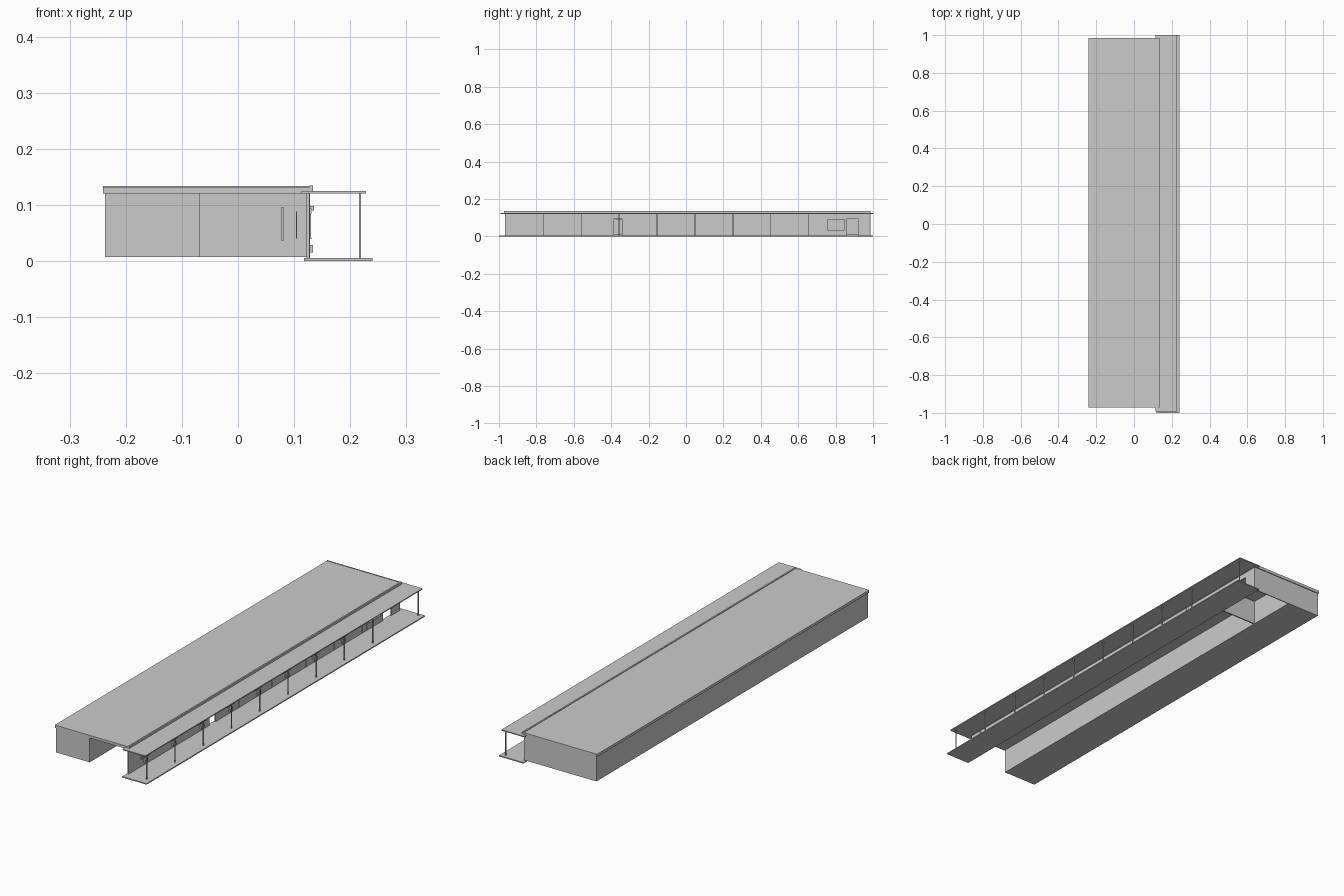
import bpy, bmesh

if "Cube" in bpy.data.objects:
    bpy.data.objects.remove(bpy.data.objects["Cube"])

grey = bpy.data.materials.new("light_grey")
grey.diffuse_color = (0.6, 0.6, 0.6, 1)
grey.use_nodes = True
grey.node_tree.nodes["Principled BSDF"].inputs["Base Color"].default_value = grey.diffuse_color


def boxes(name, items):
    """One object from boxes given as (x0, x1, y0, y1, z0, z1)."""
    bm = bmesh.new()
    for x0, x1, y0, y1, z0, z1 in items:
        r = bmesh.ops.create_cube(bm, size=1)
        for v in r["verts"]:
            v.co = ((x0 + x1) / 2 + v.co.x * (x1 - x0),
                    (y0 + y1) / 2 + v.co.y * (y1 - y0),
                    (z0 + z1) / 2 + v.co.z * (z1 - z0))
    me = bpy.data.meshes.new(name)
    bm.to_mesh(me)
    bm.free()
    me.materials.append(grey)
    ob = bpy.data.objects.new(name, me)
    bpy.context.collection.objects.link(ob)
    return ob


STEP = 0.2028
Y0, Y1 = -0.968, 0.982      # building ends
ZF, ZC = 0.007, 0.12        # floor and ceiling heights

# Roofs and walkway
boxes("main_roof", [(-0.241, 0.13, -0.972, 0.986, ZC, 0.132)])
boxes("roof_lip", [(0.127, 0.134, -0.972, 0.986, ZC, 0.135),
                   (-0.241, 0.127, 0.982, 0.986, 0.131, 0.1335)])
boxes("porch_roof", [(0.113, 0.228, -0.992, 1.0, 0.1205, 0.125)])
boxes("walkway", [(0.118, 0.24, -1.0, 1.0, 0.0, 0.005)])

# Closed rear block, end wall and office partition
boxes("rear_block", [(-0.237, -0.068, Y0, Y1, ZF, ZC)])
boxes("end_wall", [(-0.068, 0.128, Y1 - 0.004, Y1, ZF, ZC)])
boxes("office_partition", [(-0.068, 0.122, 0.742, 0.748, ZF, ZC)])
boxes("partition_panels", [(0.077, 0.082, 0.739, 0.742, 0.037, 0.095),
                           (0.103, 0.105, 0.739, 0.742, 0.04, 0.088)])

# Front facade, left open at the passage, office window and office door
FX0, FX1, ZB = 0.122, 0.127, 0.004
openings = [(-0.385, -0.342, ZB, 0.095),
            (0.757, 0.848, 0.033, 0.09),
            (0.86, 0.92, ZB, 0.096)]
parts, y = [], Y0
for a, b, lo, hi in openings:
    parts.append((FX0, FX1, y, a, ZB, ZC))
    parts.append((FX0, FX1, a, b, hi, ZC))
    if lo > ZB:
        parts.append((FX0, FX1, a, b, ZB, lo))
    y = b
parts.append((FX0, FX1, y, Y1, ZB, ZC))
boxes("facade", parts)

# Thin vertical wall joints
boxes("wall_joints", [(FX1, 0.1285, j - 0.0015, j + 0.0015, 0.005, ZC)
                      for j in (-0.907, -0.176, 0.062, 0.265, 0.305, 0.51, 0.711, 0.743)])

# Barred windows, air units and wall lamps for each room
frames, bars, units, lamps = [], [], [], []
for k in range(8):
    c = -0.848 + STEP * k
    frames += [(FX1, 0.131, c - 0.03, c + 0.03, z, z + 0.003) for z in (0.039, 0.085)]
    bars += [(FX1, 0.130, c - 0.03 + i * 0.0072, c - 0.0265 + i * 0.0072, 0.042, 0.085)
             for i in range(8)]
    units.append((FX1, 0.134, c - 0.011, c + 0.011, 0.015, 0.029))
    l = c + 0.083
    lamps += [(FX1, 0.131, l - 0.018, l + 0.018, 0.09, 0.094),
              (FX1, 0.135, l - 0.004, l + 0.004, 0.09, 0.098)]
boxes("window_frames", frames)
boxes("window_bars", bars)
boxes("air_units", units)
boxes("wall_lamps", lamps)

# Porch posts with small feet
posts = []
for py in [-0.966 + STEP * k for k in range(9)] + [0.985]:
    posts.append((0.2155, 0.2195, py - 0.002, py + 0.002, 0.005, 0.1205))
boxes("porch_posts", posts)
